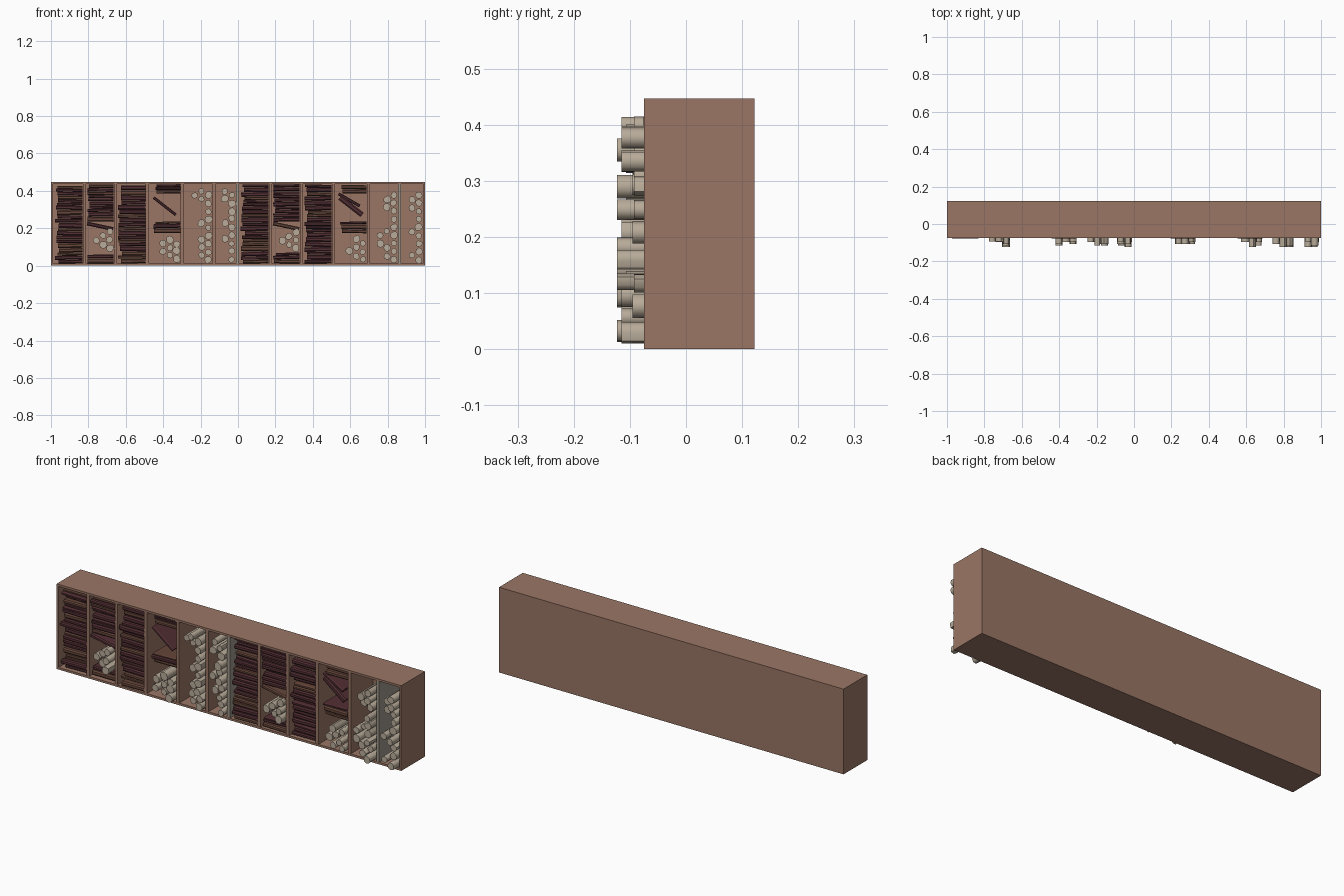
import bpy, bmesh, random
from math import radians, sin, cos, pi
from mathutils import Matrix

if "Cube" in bpy.data.objects:
    bpy.data.objects.remove(bpy.data.objects["Cube"])

random.seed(7)
FRONT, BACK, TOP = -0.075, 0.122, 0.447
WALL, SHELF = 0.011, 0.017


def material(name, rgb):
    m = bpy.data.materials.new(name)
    m.diffuse_color = (*rgb, 1)
    m.use_nodes = True
    m.node_tree.nodes["Principled BSDF"].inputs["Base Color"].default_value = m.diffuse_color
    return m


WOOD = material("wood", (0.32, 0.18, 0.13))
GREY = material("grey_wood", (0.34, 0.30, 0.25))
RED = material("dark_red_cover", (0.085, 0.028, 0.034))
BROWN = material("brown_cover", (0.13, 0.06, 0.042))
PAGES = material("pages", (0.20, 0.12, 0.08))
PAPER = material("paper", (0.48, 0.41, 0.32))


def extrude(bm, profile, a, b, axis, matrix=Matrix(), mat=0):
    """Close a 2D profile into a prism running from a to b along x or y."""
    def place(p, t):
        return matrix @ Matrix.Translation((t, p[0], p[1]) if axis == 'X' else (p[0], t, p[1])).translation
    rings = [[bm.verts.new(place(p, t)) for p in profile] for t in (a, b)]
    n = len(profile)
    faces = [bm.faces.new(rings[0]), bm.faces.new(rings[1][::-1])]
    for i in range(n):
        j = (i + 1) % n
        faces.append(bm.faces.new((rings[0][i], rings[1][i], rings[1][j], rings[0][j])))
    for f in faces:
        f.material_index = mat


def box(bm, x0, x1, y0, y1, z0, z1):
    extrude(bm, [(y0, z0), (y1, z0), (y1, z1), (y0, z1)], x0, x1, 'X')


def finish(bm, name, mats, smooth=False):
    bmesh.ops.recalc_face_normals(bm, faces=bm.faces)
    me = bpy.data.meshes.new(name)
    bm.to_mesh(me)
    bm.free()
    for m in mats:
        me.materials.append(m)
    ob = bpy.data.objects.new(name, me)
    bpy.context.collection.objects.link(ob)
    if smooth:
        bpy.ops.object.select_all(action='DESELECT')
        ob.select_set(True)
        bpy.context.view_layer.objects.active = ob
        bpy.ops.object.shade_smooth_by_angle(angle=radians(55))


# Outer case
bm = bmesh.new()
box(bm, -1, 1, FRONT, BACK, 0, WALL)
box(bm, -1, 1, FRONT, BACK, TOP - WALL, TOP)
for x in (-1, 1 - WALL):
    box(bm, x, x + WALL, FRONT, BACK, WALL, TOP - WALL)
box(bm, -1 + WALL, 1 - WALL, 0.11, BACK, WALL, TOP - WALL)
finish(bm, "case", [WOOD])

# Dividers, two of them grey
dividers = [-0.82, -0.655, -0.485, -0.298, -0.128, -0.003,
            0.174, 0.34, 0.511, 0.698, 0.863]
for i, x in enumerate(dividers):
    bm = bmesh.new()
    box(bm, x - SHELF / 2, x + SHELF / 2, FRONT + 0.001, 0.11, WALL, TOP - WALL)
    finish(bm, f"divider_{i + 1}", [GREY if i in (5, 10) else WOOD])

edges = [-1 + WALL - SHELF / 2] + dividers + [1 - WALL + SHELF / 2]
cells = [(a + SHELF / 2, b - SHELF / 2) for a, b in zip(edges, edges[1:])]


def book(bm, x, z, length, thick, yf, angle=0.0):
    m = Matrix.Translation((x, 0, z)) @ Matrix.Rotation(angle, 4, 'Y')
    h, c, yb = thick / 2, 0.0025, yf + random.uniform(0.11, 0.14)
    # cover with a bowed spine, then the page block
    cover = [(yb, -h), (yf + 0.006, -h), (yf, -h * 0.5), (yf, h * 0.5), (yf + 0.006, h), (yb, h),
             (yb, h - c), (yf + 0.01, h - c), (yf + 0.01, c - h), (yb, c - h)]
    extrude(bm, cover, -length / 2, length / 2, 'X', m, random.choice((0, 0, 1)))
    p = h - c
    extrude(bm, [(yf + 0.01, -p), (yb - 0.005, -p), (yb - 0.005, p), (yf + 0.01, p)],
            -length / 2 + 0.004, length / 2 - 0.004, 'X', m, 2)


def stack(bm, cell, z0, z1):
    """Books side by side, all standing on the cell's right-hand board."""
    z = z0
    while z < z1 - 0.012:
        t = min(random.uniform(0.015, 0.029), z1 - z)
        length = min(random.uniform(0.125, 0.15), cell[1] - cell[0] - 0.008)
        book(bm, cell[1] - length / 2 - 0.002, z + t / 2, length, t * 0.94,
             random.uniform(-0.077, -0.05), random.uniform(-0.025, 0.025))
        z += t


def scroll(bm, x, z, r):
    # rolled sheet: radius grows round the turn and leaves a loose flap
    n, start = 8, random.uniform(0, 2 * pi)
    prof = []
    for i in range(n):
        a, k = start + 2 * pi * i / n, r * (0.86 + 0.24 * i / (n - 1))
        prof.append((x + k * cos(a), z + k * sin(a)))
    yf = random.choice((-0.093, -0.095, -0.107, -0.115, -0.123))
    extrude(bm, prof, yf, yf + 0.16, 'Y')


def pile(bm, cell, z0, z1, rows):
    """Scrolls heaped on the right-hand board; rows gives the chance of filling each layer."""
    for k, chance in enumerate(rows):
        z = z0 + 0.021 + 0.021 * k
        while z < z1 - 0.018 - 0.012 * k:
            r = random.uniform(0.016, 0.022)
            if random.random() < chance:
                scroll(bm, cell[1] - 0.022 - 0.036 * k, z + random.uniform(-0.003, 0.003), r)
            z += 0.043


LO, HI = WALL + 0.001, TOP - WALL - 0.001
for i, cell in enumerate(cells):
    mid = (cell[0] + cell[1]) / 2
    kind = i % 6
    books, scrolls = bmesh.new(), bmesh.new()
    if kind in (0, 2):            # full row of books
        stack(books, cell, LO, HI)
    elif kind == 1:               # books around a heap of scrolls
        stack(books, cell, 0.235, HI)
        book(books, mid, 0.211, 0.142, 0.02, -0.07, radians(12))
        pile(scrolls, cell, 0.072, 0.2, (1, 1, 1))
        stack(books, cell, LO, 0.07)
    elif kind == 3:               # leaning books above scrolls
        stack(books, cell, 0.385, HI)
        book(books, mid, 0.318, 0.15, 0.015 if i < 6 else 0.028, -0.07, radians(38))
        if i > 6:
            book(books, mid - 0.01, 0.352, 0.13, 0.016, -0.065, radians(30))
        stack(books, cell, 0.174, 0.236)
        pile(scrolls, cell, LO, 0.172, (1, 1, 0.8))
    elif kind == 4:               # scrolls only
        pile(scrolls, cell, LO, HI, (1, 0.75, 0.25))
    else:
        pile(scrolls, cell, LO, HI, (1, 0.55))
    for part, name, mats in ((books, "books", [RED, BROWN, PAGES]), (scrolls, "scrolls", [PAPER])):
        if part.verts:
            finish(part, f"{name}_{i + 1}", mats, name == "scrolls")
        else:
            part.free()
